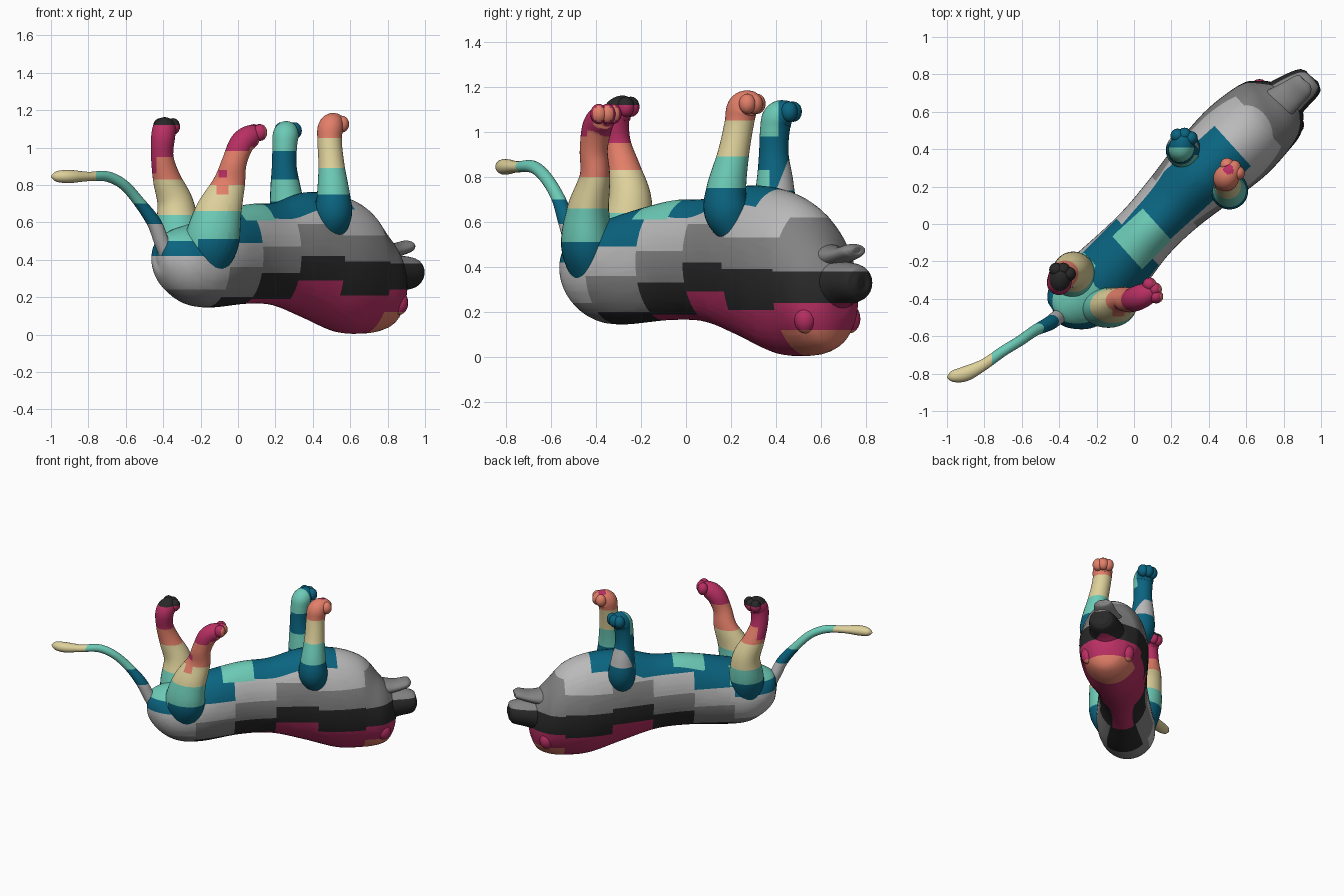
import bpy, bmesh, math
from mathutils import Vector
from mathutils.bvhtree import BVHTree

if "Cube" in bpy.data.objects:
    bpy.data.objects.remove(bpy.data.objects["Cube"])

# ---- palette ----
HEX = {"teal": "0A6480", "mint": "6CCAB6", "sand": "DDD09A", "salmon": "E37F69",
       "magenta": "B92F63", "charcoal": "282828", "mid_grey": "828282", "light_grey": "BABABA"}
NAMES = list(HEX)
MATS, SOLIDS, PARTS = [], [], []
AXIS, SIDE = Vector((.74, .67, 0)), Vector((.67, -.74, 0))   # along and across the body
X, Y, Z = Vector((1, 0, 0)), Vector((0, 1, 0)), Vector((0, 0, 1))


def lin(c):
    c = int(c, 16) / 255
    return c / 12.92 if c <= 0.04045 else ((c + 0.055) / 1.055) ** 2.4


for n in NAMES:
    m = bpy.data.materials.new(n)
    h = HEX[n]
    m.diffuse_color = (lin(h[0:2]), lin(h[2:4]), lin(h[4:6]), 1)
    m.use_nodes = True
    m.node_tree.nodes["Principled BSDF"].inputs["Base Color"].default_value = m.diffuse_color
    MATS.append(m)


def new_part():
    bm = bmesh.new()
    bm.faces.layers.int.new("solid")
    return bm


def register(bm, faces):
    """Remember a closed solid, so faces hidden inside it can be removed."""
    faces = list(faces)
    for f in faces:
        f[bm.faces.layers.int["solid"]] = len(SOLIDS)
    vs = list({v for f in faces for v in f.verts})
    ids = {v: i for i, v in enumerate(vs)}
    SOLIDS.append(BVHTree.FromPolygons([v.co.copy() for v in vs], [[ids[v] for v in f.verts] for f in faces]))


def hidden(f, own):
    c = f.calc_center_median()
    for i, tree in enumerate(SOLIDS):
        if i != own:
            p, n, _, dist = tree.find_nearest(c)
            if dist > .012 and (c - p).dot(n) < -.6 * dist:
                return True
    return False


def finish(bm, name, rule, cuts=()):
    """Cut along colour borders (direction, distance), colour by rule(centre, normal)."""
    for no, dist in cuts:
        bmesh.ops.bisect_plane(bm, geom=bm.verts[:] + bm.edges[:] + bm.faces[:], dist=1e-5,
                               plane_co=no * dist / no.length_squared, plane_no=no)
    bm.normal_update()
    for f in bm.faces:
        f.material_index = NAMES.index(rule(f.calc_center_median(), f.normal))
        f.smooth = True
    PARTS.append((name, bm))


def spline(pts, n):
    """Catmull-Rom through rows of numbers."""
    P = [Vector(p) for p in pts]
    P = [2 * P[0] - P[1]] + P + [2 * P[-1] - P[-2]]
    out = []
    for i in range(1, len(P) - 2):
        a, b, c, d = P[i - 1:i + 3]
        for k in range(n):
            t = k / n
            out.append(0.5 * (2 * b + (c - a) * t + (2 * a - 5 * b + 4 * c - d) * t * t
                              + (3 * b - a - 3 * c + d) * t ** 3))
    return out + [P[-2]]


def tube(bm, rows, n=8, sides=24, side=SIDE, upright=False):
    """Loft of ellipses along rows (x, y, z, half width, half height)."""
    R = spline(rows, n)
    rings = []
    for i, r in enumerate(R):
        a, b = R[max(i - 1, 0)], R[min(i + 1, len(R) - 1)]
        d = (Vector(b[:3]) - Vector(a[:3])).normalized()
        if upright:
            d.z = 0
            d.normalize()
        u = (side - d * side.dot(d)).normalized()
        v = u.cross(d)
        turns = [2 * math.pi * k / sides for k in range(sides)]
        rings.append([bm.verts.new(Vector(r[:3]) + u * max(r[3], .004) * math.cos(t)
                                   + v * max(r[4], .004) * math.sin(t)) for t in turns])
    faces = [bm.faces.new((q[k - 1], q[k], p[k], p[k - 1]))
             for p, q in zip(rings, rings[1:]) for k in range(sides)]
    faces += [bm.faces.new(rings[0]), bm.faces.new(rings[-1][::-1])]
    register(bm, faces)


def ball(bm, c, r):
    res = bmesh.ops.create_uvsphere(bm, u_segments=16, v_segments=10, radius=1)
    for v in res["verts"]:
        v.co = Vector((v.co.x * r[0], v.co.y * r[1], v.co.z * r[2])) + Vector(c)
    register(bm, {f for v in res["verts"] for f in v.link_faces})


def bands(*stops):
    """Colour by height: name, limit, name, limit, ... name."""
    return lambda c, n: next((stops[i - 1] for i in range(1, len(stops), 2) if c.z < stops[i]), stops[-1])


def levels(*zs):
    return [(Z, z) for z in zs]


# ---- body lying on its back: stepped colour bands in columns ----
ORDER = ["teal", "light_grey", "mid_grey", "charcoal", "magenta", "salmon"]
EDGES = [-.33, -.05, .24, .53, .86]
LIMITS = [(.42, .24, .10), (.49, .36, .20), (.63, .47, .33, .19), (.75, .59, .42, .29),
          (.90, .53, .39, .21), (.90, .62, .38, .24, .12)]


def body_rule(c, n):
    s, w = AXIS.dot(c), SIDE.dot(c)
    if c.z > .61:
        if -.13 < s < .09 and w > -.03:
            return "mint"
        if s < .67 and -.1 < w < .19:
            return "teal"
    if s < -.3 and c.z > .5:
        return "mint"
    return ORDER[sum(c.z < z for z in LIMITS[sum(s > e for e in EDGES)])]


bm = new_part()
tube(bm, [(-.42, -.495, .41, .02, .02), (-.405, -.485, .41, .09, .10), (-.35, -.44, .39, .155, .165),
          (-.26, -.37, .375, .19, .215), (-.14, -.27, .39, .195, .245), (.05, -.06, .43, .17, .265),
          (.20, .10, .43, .18, .275), (.36, .26, .425, .21, .335), (.53, .42, .38, .235, .365),
          (.66, .54, .34, .225, .335), (.75, .61, .285, .20, .265), (.805, .66, .26, .145, .20),
          (.835, .69, .27, .08, .11), (.84, .695, .27, .01, .01)], n=8, sides=48, upright=True)
cuts = [(AXIS, e) for e in EDGES + [-.3, -.13, .09, .67]] + [(SIDE, e) for e in (-.1, -.03, .19)]
finish(bm, "body", body_rule, cuts + levels(.61, .5, *sorted({z for l in LIMITS for z in l})))

# ---- head: muzzle, lower jaw, ears ----
bm = new_part()
tube(bm, [(.76, .63, .31, .13, .13), (.85, .70, .325, .11, .10), (.93, .755, .33, .088, .082),
          (.955, .775, .33, .06, .055), (.96, .78, .33, .005, .005)])
finish(bm, "muzzle", bands("magenta", .24, "charcoal", .38, "mid_grey"), levels(.24, .38))

bm = new_part()
tube(bm, [(.72, .60, .44, .11, .075), (.83, .685, .45, .08, .04), (.90, .74, .47, .065, .033),
          (.92, .755, .475, .045, .022), (.925, .76, .475, .005, .005)])
finish(bm, "lower_jaw", lambda c, n: "mid_grey")

for name, p in (("ear_right", (.86, .53, .17)), ("ear_left", (.67, .725, .17))):
    bm = new_part()
    ball(bm, p, (.05, .05, .065))
    finish(bm, name, bands("salmon", .12, "magenta"), levels(.12))


# ---- legs pointing up, each with a paw of three toes ----
def leg(name, pts, toe, rule, cuts):
    bm = new_part()
    tube(bm, [(*p, p[-1]) if len(p) == 4 else p for p in pts], n=8, sides=32, side=X)
    toe = Vector(toe)
    d = toe - Vector(pts[-2][:3])
    d.z = 0
    d.normalize()
    across = Vector((-d.y, d.x, 0))
    for k in (-1, 0, 1):
        ball(bm, toe + across * k * .036 - d * (abs(k) * .012 + .01), (.038, .038, .045))
    finish(bm, name, rule, cuts)


def hind_left_rule(c, n):
    if c.x < -.435 and .86 < c.z < .97:
        return "magenta"
    return bands("teal", .53, "mint", .64, "sand", .83, "salmon", .95, "magenta", 1.12, "charcoal")(c, n)


leg("hind_leg_left",
    [(-.30, -.31, .42, .12), (-.32, -.27, .55, .12), (-.335, -.25, .70, .097), (-.38, -.275, .83, .075),
     (-.405, -.305, .95, .06), (-.40, -.315, 1.06, .064), (-.39, -.28, 1.105, .06),
     (-.375, -.235, 1.115, .03)],
    (-.375, -.235, 1.112), hind_left_rule, levels(.53, .64, .83, .86, .95, .97, 1.12) + [(X, -.435)])


def hind_right_rule(c, n):
    if n.y < 0:                              # spots on the outer side
        if -.30 < c.x < -.215 and .42 < c.z < .51:
            return "mint"
        if -.105 < c.x < -.06 and .84 < c.z < .88:
            return "magenta"
        if -.115 < c.x < -.05 and .75 < c.z < .84:
            return "salmon"
    return bands("teal", .51, "mint", .66, "sand", .80, "salmon", .98,
                 "salmon" if n.x > .75 else "magenta")(c, n)


leg("hind_leg_right",
    [(-.175, -.41, .37, .12, .10), (-.14, -.44, .50, .145, .115), (-.105, -.435, .65, .125, .095),
     (-.05, -.405, .80, .088, .068), (-.02, -.41, .92, .067, .062), (.02, -.395, 1.02, .066),
     (.075, -.37, 1.065, .058), (.115, -.345, 1.075, .03)],
    (.12, -.345, 1.08), hind_right_rule,
    levels(.42, .51, .66, .75, .80, .84, .88, .98) + [(X, x) for x in (-.215, -.115, -.105, -.06, -.05)])


def front_right_rule(c, n):
    if (c.x - .505) ** 2 + (c.y - .29) ** 2 < .028 ** 2 and c.z > 1.13:
        return "magenta"
    return bands("teal", .75, "mint", .89, "sand", 1.05, "salmon")(c, n)


leg("front_leg_right",
    [(.50, .22, .56, .08), (.51, .18, .65, .10), (.51, .18, .75, .088), (.50, .21, .90, .07),
     (.49, .235, 1.03, .065), (.495, .25, 1.105, .068), (.52, .285, 1.13, .055), (.55, .32, 1.125, .03)],
    (.54, .312, 1.125), front_right_rule, levels(.75, .89, 1.05))


def front_left_rule(c, n):
    if (c.z > .98 and c.y < .41) or (.71 < c.z < .83 and c.y < .37):
        return "mint"
    if .74 < c.z < .87 and c.y - .40 > (c.z - .74) * .4:
        return "light_grey"
    return "teal"


leg("front_leg_left",
    [(.31, .35, .54, .08), (.27, .39, .65, .095), (.255, .395, .77, .083), (.247, .39, .90, .066),
     (.25, .395, 1.01, .066), (.255, .41, 1.065, .069), (.265, .45, 1.085, .057), (.275, .485, 1.085, .03)],
    (.272, .487, 1.09), front_left_rule,
    levels(.71, .74, .83, .87, .98) + [(Y, .37), (Y, .41), (Y - Z * .4, .104)])


# ---- tail with tuft ----
def tail_rule(c, n):
    return "sand" if c.x < -.76 else bands("light_grey", .59, "teal", .70, "mint")(c, n)


bm = new_part()
tube(bm, [(-.37, -.47, .40, .04, .04), (-.41, -.50, .50, .04, .04), (-.45, -.53, .60, .038, .038),
          (-.53, -.57, .71, .03, .03), (-.61, -.625, .80, .028, .028), (-.70, -.68, .845, .028, .028),
          (-.80, -.75, .845, .03, .025), (-.90, -.80, .845, .04, .035), (-.97, -.815, .845, .03, .028),
          (-1.0, -.82, .845, .004, .004)], sides=20)
finish(bm, "tail", tail_rule, levels(.59, .70) + [(X, -.76)])

# ---- drop the faces buried inside other parts and make the objects ----
for name, bm in PARTS:
    lay = bm.faces.layers.int["solid"]
    bmesh.ops.delete(bm, geom=[f for f in bm.faces if hidden(f, f[lay])], context="FACES")
    me = bpy.data.meshes.new(name)
    bm.to_mesh(me)
    bm.free()
    for m in MATS:
        me.materials.append(m)
    bpy.context.collection.objects.link(bpy.data.objects.new(name, me))
